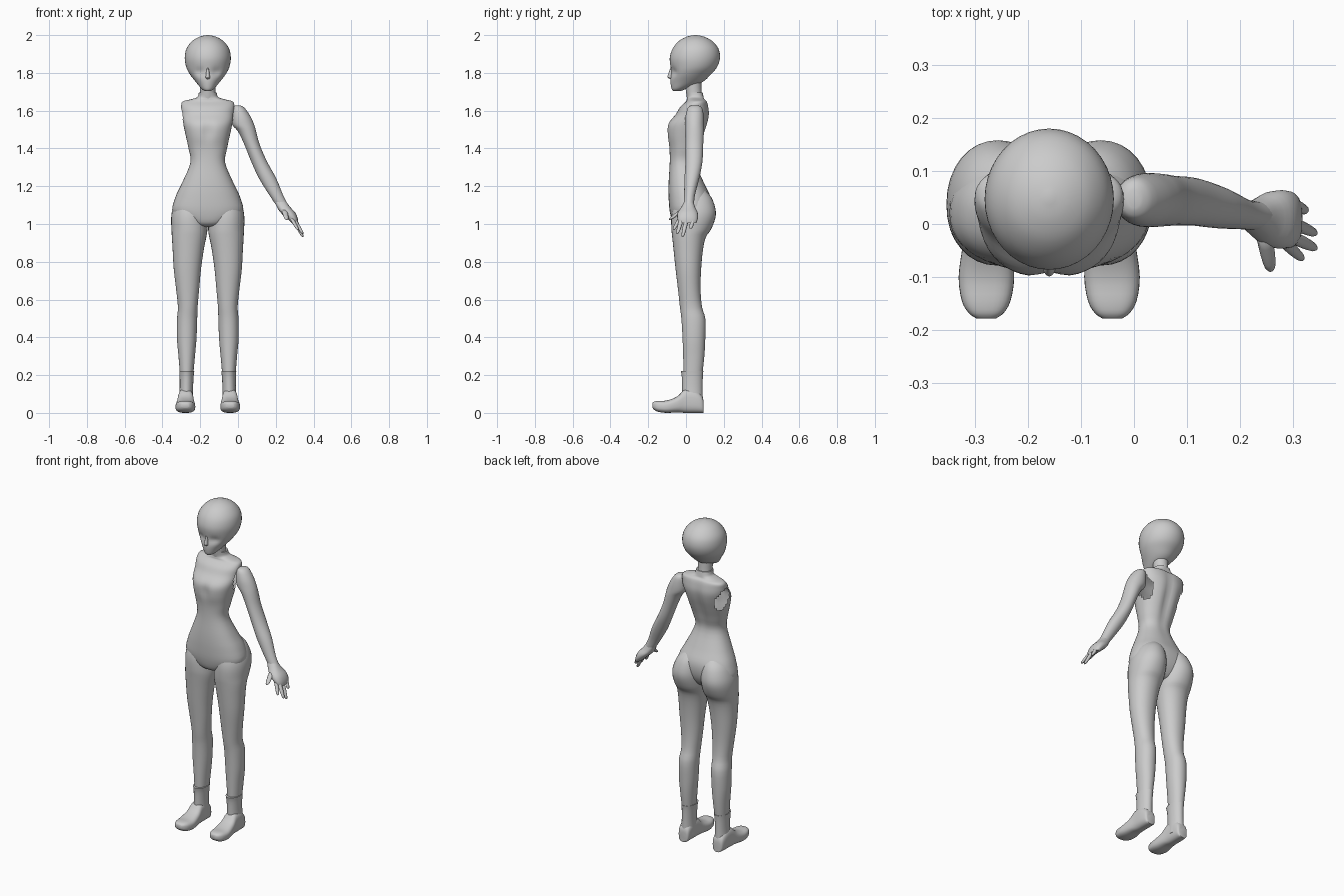
import bpy, bmesh, math
from mathutils import Vector

MID = -0.16  # body centre line, the single arm reaches out to +x


def spline(rings, steps):
    """Catmull-Rom interpolation through the ring parameters."""
    out = []
    for i in range(len(rings) - 1):
        p = [rings[max(0, min(len(rings) - 1, i + k))] for k in (-1, 0, 1, 2)]
        for s in range(steps):
            t = s / steps
            out.append([0.5 * (2 * b + (c - a) * t + (2 * a - 5 * b + 4 * c - d) * t * t
                               + (3 * b - a - 3 * c + d) * t ** 3)
                        for a, b, c, d in zip(*p)])
    return out + [list(rings[-1])]


def loft(name, rings, axis='Z', side=1, origin=MID, n=32, steps=3, power=2.0,
         dents=(), hole=None):
    """Skin rings (t, a0, a1, b0, b1): t runs along the axis, a is x, b the other axis."""
    bm = bmesh.new()
    loops = []
    for t, a0, a1, b0, b1 in spline(rings, steps):
        loop = []
        for k in range(n):
            an = 2 * math.pi * k / n
            c, s = math.cos(an), math.sin(an)
            c = math.copysign(abs(c) ** (2 / power), c)
            s = math.copysign(abs(s) ** (2 / power), s)
            x = origin + side * ((a0 + a1) / 2 + c * (a1 - a0) / 2)
            b = (b0 + b1) / 2 + s * (b1 - b0) / 2
            co = Vector((x, b, t) if axis == 'Z' else (x, t, max(b, 0)))
            for centre, radii, dy in dents:
                d = sum(((co[j] - centre[j]) / radii[j]) ** 2 for j in range(3))
                co.y += dy * math.exp(-d)
            loop.append(bm.verts.new(co))
        loops.append(loop)
    for p, q in zip(loops, loops[1:]):
        for k in range(n):
            bm.faces.new((p[k], p[(k + 1) % n], q[(k + 1) % n], q[k]))
    bm.faces.new(loops[0])
    bm.faces.new(loops[-1])
    bmesh.ops.recalc_face_normals(bm, faces=bm.faces)
    if hole:
        gone = [f for f in bm.faces if hole(f.calc_center_median())]
        bmesh.ops.delete(bm, geom=gone, context='FACES')
    me = bpy.data.meshes.new(name)
    bm.to_mesh(me)
    bm.free()
    ob = bpy.data.objects.new(name, me)
    bpy.context.collection.objects.link(ob)
    bpy.ops.object.select_all(action='DESELECT')
    ob.select_set(True)
    bpy.context.view_layer.objects.active = ob
    bpy.ops.object.shade_smooth_by_angle(angle=math.radians(50))
    return ob


def sym(rows):
    """Rings symmetric about the centre line from (t, half width, b0, b1)."""
    return [(t, -w, w, b0, b1) for t, w, b0, b1 in rows]


# Torso with open armholes, spine groove and bust groove
def armhole(c):
    return (abs(c.x - MID) > 0.09
            and ((c.z - 1.54) / 0.07) ** 2 + ((c.y - 0.045) / 0.045) ** 2 < 1)


loft("torso", sym([
    (0.985, .03, -.02, .05), (1.00, .10, -.065, .09), (1.06, .184, -.085, .125),
    (1.14, .172, -.092, .13), (1.22, .135, -.092, .095), (1.325, .092, -.086, .055),
    (1.40, .102, -.088, .07), (1.47, .117, -.10, .095), (1.53, .130, -.096, .115),
    (1.58, .138, -.055, .124), (1.62, .141, -.03, .12), (1.648, .133, .0, .112),
    (1.66, .09, .005, .10), (1.672, .055, .006, .096), (1.697, .047, .002, .09)]),
    n=48, steps=4, power=2.3, hole=armhole,
    dents=[((MID, .11, 1.48), (.025, .08, .16), -.014),
           ((MID, -.10, 1.49), (.025, .05, .05), .012)])

# Neck
loft("neck", sym([(1.66, .043, .006, .088), (1.70, .041, .0, .083), (1.77, .043, -.01, .08)]))

# Head with shallow eye sockets
loft("head", sym([
    (1.703, .012, -.066, -.03), (1.715, .032, -.076, .0), (1.75, .062, -.082, .085),
    (1.79, .093, -.082, .130), (1.83, .114, -.082, .164), (1.88, .122, -.086, .18),
    (1.93, .112, -.07, .171), (1.97, .081, -.036, .137), (1.992, .042, .005, .095),
    (2.0, .006, .043, .057)]), n=40, steps=4,
    dents=[((MID + s * .045, -.075, 1.805), (.03, .04, .022), .014) for s in (-1, 1)])

# Nose
loft("nose", sym([(1.765, .008, -.08, -.06), (1.775, .013, -.096, -.06),
                  (1.783, .011, -.098, -.06), (1.825, .006, -.083, -.06)]), n=12)

# Legs and ankle boots, mirrored about the centre line
for side, word in ((-1, "right"), (1, "left")):
    loft(word + "_leg", [
        (.20, .077, .147, -.012, .086), (.30, .068, .155, -.015, .097),
        (.39, .060, .163, -.018, .102), (.495, .056, .163, -.024, .103),
        (.56, .054, .158, -.032, .085), (.65, .046, .167, -.042, .077),
        (.76, .036, .180, -.055, .08), (.865, .021, .186, -.066, .09),
        (.93, .008, .190, -.073, .105), (.97, .002, .192, -.077, .132),
        (1.03, .002, .194, -.078, .155), (1.08, .004, .186, -.07, .156),
        (1.14, .012, .160, -.05, .135), (1.18, .03, .12, -.02, .10)], side=side, power=2.1)
    loft(word + "_boot_shaft", [
        (.04, .076, .155, -.02, .09), (.12, .078, .149, -.02, .088),
        (.19, .075, .149, -.022, .089), (.223, .071, .151, -.028, .092)], side=side)
    loft(word + "_boot_foot", [
        (.093, .092, .14, .0, .06), (.085, .082, .15, .0, .09), (.05, .078, .156, .0, .12),
        (-.005, .076, .158, .0, .125), (-.045, .071, .164, .003, .088),
        (-.10, .066, .171, .0, .066), (-.145, .073, .165, .005, .064),
        (-.168, .086, .152, .016, .06), (-.178, .10, .138, .028, .052)],
        axis='Y', side=side, power=2.8)

# Arm
loft("arm", [
    (1.628, -.012, .012, .03, .065), (1.615, -.03, .035, .01, .085),
    (1.57, -.036, .066, -.003, .094), (1.525, -.03, .086, -.006, .096),
    (1.49, .0, .096, -.005, .095), (1.42, .034, .115, -.003, .091),
    (1.33, .070, .154, -.003, .087), (1.24, .112, .203, -.008, .07),
    (1.15, .168, .240, -.01, .047), (1.09, .208, .272, -.012, .042)], origin=0)

# Hand: palm, three fingers, a short curled finger and a thumb
loft("palm", [
    (1.125, .190, .250, -.006, .038), (1.09, .206, .276, -.025, .048),
    (1.06, .226, .303, -.044, .062), (1.03, .258, .316, -.046, .063),
    (1.005, .285, .318, -.038, .055)], origin=0, n=20, power=2.4)


def finger(name, base, tip, r):
    rows = []
    for t, k in ((0, 1), (.5, .95), (.88, .7), (1, .25)):
        x, y, z = Vector(base).lerp(Vector(tip), t)
        rows.append((z, x - r * k, x + r * k, y - r * k, y + r * k))
    loft(name, rows, origin=0, n=12, steps=2)


finger("index_finger", (.283, -.034, 1.03), (.318, -.066, .968), .011)
finger("middle_finger", (.293, -.022, 1.03), (.343, -.046, .948), .012)
finger("ring_finger", (.295, .004, 1.03), (.343, -.018, .932), .012)
finger("little_finger", (.297, .038, 1.03), (.325, .025, .975), .012)
finger("thumb", (.245, -.02, 1.075), (.258, -.086, 1.022), .015)
